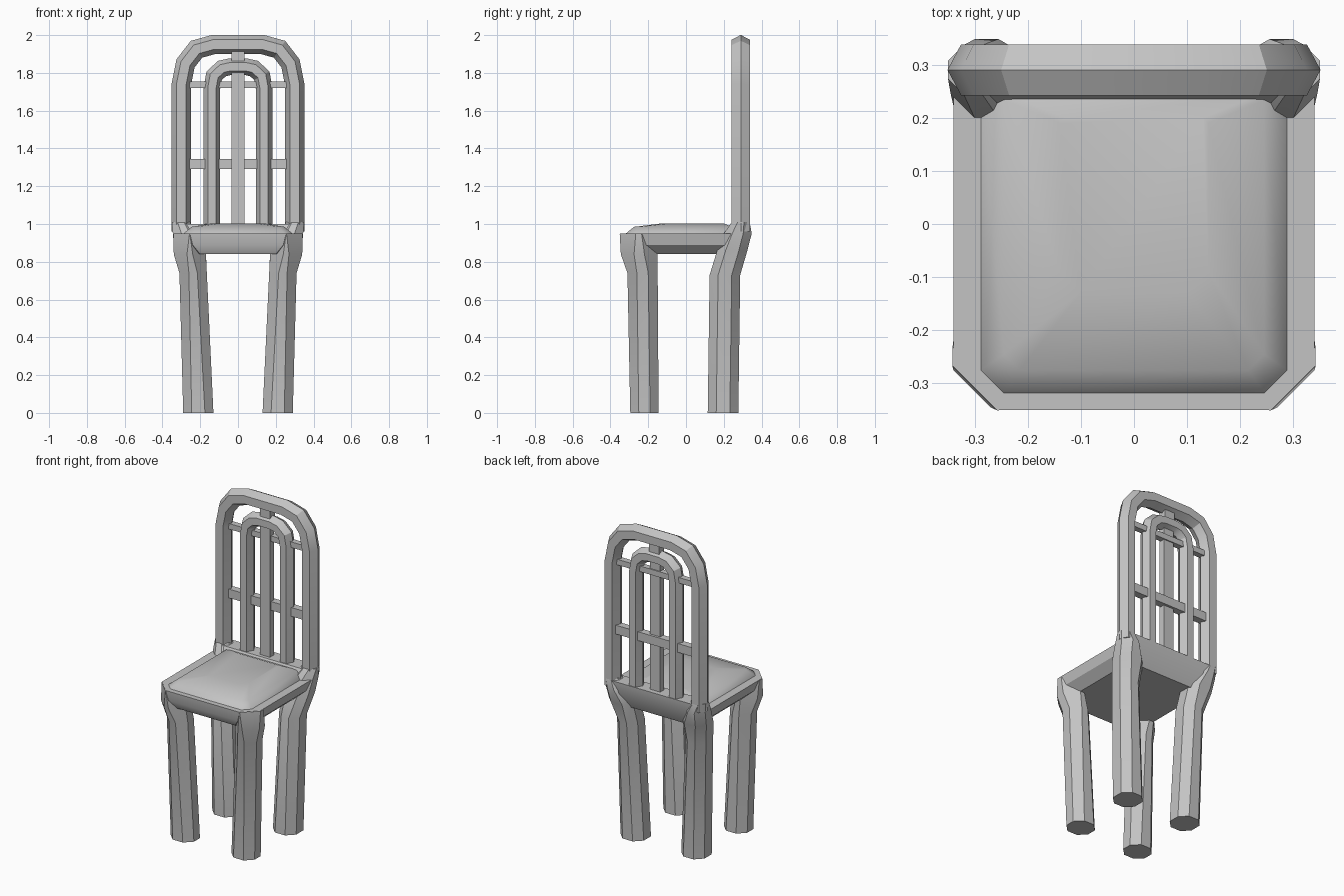
import bpy, bmesh, math
from mathutils import Vector

cube = bpy.data.objects.get("Cube")
if cube:
    bpy.data.objects.remove(cube, do_unlink=True)

GREY = (0.55, 0.55, 0.55, 1)
grey = bpy.data.materials.new("plain grey")
grey.use_nodes = True
grey.diffuse_color = GREY
grey.node_tree.nodes["Principled BSDF"].inputs["Base Color"].default_value = GREY


def loft(name, rings, smooth=30):
    """Skin a list of equal-length rings and cap both ends."""
    bm = bmesh.new()
    rows = [[bm.verts.new(p) for p in ring] for ring in rings]
    n = len(rows[0])
    for a, b in zip(rows, rows[1:]):
        for i in range(n):
            j = (i + 1) % n
            bm.faces.new((a[i], a[j], b[j], b[i]))
    bm.faces.new(rows[0])
    bm.faces.new(rows[-1])
    bmesh.ops.recalc_face_normals(bm, faces=bm.faces)
    mesh = bpy.data.meshes.new(name)
    bm.to_mesh(mesh)
    bm.free()
    mesh.materials.append(grey)
    ob = bpy.data.objects.new(name, mesh)
    bpy.context.collection.objects.link(ob)
    bpy.ops.object.select_all(action='DESELECT')
    ob.select_set(True)
    bpy.context.view_layer.objects.active = ob
    bpy.ops.object.shade_smooth_by_angle(angle=math.radians(smooth))
    return ob


def octagon(z, x0, x1, y0, y1, c, side=1):
    """Rectangle with corners cut by c."""
    pts = [(x0 + c, y0), (x1 - c, y0), (x1, y0 + c), (x1, y1 - c),
           (x1 - c, y1), (x0 + c, y1), (x0, y1 - c), (x0, y0 + c)]
    return [(side * x, y, z) for x, y in pts]


def seat_ring(z, w, front, back, c, cb=0.01):
    """Symmetric outline with large front cuts and small back cuts."""
    half = [(w - c, front), (w, front + c), (w, back - cb), (w - cb, back)]
    return [(x, y, z) for x, y in half] + [(-x, y, z) for x, y in reversed(half)]


def box(name, x0, x1, y0, y1, z0, z1):
    loft(name, [[(x0, y0, z), (x1, y0, z), (x1, y1, z), (x0, y1, z)] for z in (z0, z1)])


def arch(name, half_path, r, depth, y):
    """Six-sided bar swept along a mirrored path in the xz plane."""
    path = [Vector(p) for p in half_path]
    path += [Vector((-p.x, p.y)) for p in reversed(path)]
    rings = []
    for i, p in enumerate(path):
        before = (p - path[i - 1]).normalized() if i else None
        after = (path[i + 1] - p).normalized() if i + 1 < len(path) else before
        before = before or after
        t = (before + after).normalized()
        n = Vector((t.y, -t.x)) * (r / t.dot(after))
        section = [(1, 0), (.5, 1), (-.5, 1), (-1, 0), (-.5, -1), (.5, -1)]
        rings.append([(p.x + n.x * u, y + depth * v, p.y + n.y * u) for u, v in section])
    loft(name, rings)


# Seat frame, tucked in underneath
loft("seat_frame", [seat_ring(.84, .27, -.315, .24, .07),
                    seat_ring(.89, .325, -.345, .26, .085),
                    seat_ring(.95, .34, -.35, .26, .085)])

# Padded cushion
loft("cushion", [seat_ring(.945, .29, -.32, .245, .043),
                 seat_ring(.95, .288, -.318, .245, .043),
                 seat_ring(.985, .245, -.275, .243, .03),
                 seat_ring(1.003, .14, -.13, .2, .04)], 40)

# Legs flare into the seat corners; rear ones carry on into the back
for side, label in ((1, "left"), (-1, "right")):
    loft("front_leg_" + label, [
        octagon(0, .13, .29, -.295, -.145, .045, side),
        octagon(.74, .165, .31, -.31, -.15, .05, side),
        octagon(.84, .17, .34, -.345, -.15, .07, side),
        octagon(.948, .17, .342, -.351, -.15, .085, side)])
    loft("rear_leg_" + label, [
        octagon(0, .13, .29, .115, .277, .045, side),
        octagon(.73, .165, .307, .125, .287, .045, side),
        octagon(.86, .17, .337, .165, .325, .045, side),
        octagon(.95, .21, .345, .2, .348, .045, side),
        octagon(1.01, .255, .35, .243, .337, .03, side)])

# Rail under the back
loft("back_rail", [[(-.3, a, z), (.3, a, z), (.3, b, z), (-.3, b, z)]
                   for z, a, b in ((.84, .18, .285), (.93, .2, .33), (1.0, .243, .336))])

# Back frame and inner hoop
arch("back_frame", [(.30, .96), (.30, 1.74), (.278, 1.85), (.22, 1.925), (.13, 1.95)],
     .051, .048, .29)
arch("inner_hoop", [(.138, .96), (.138, 1.72), (.126, 1.785), (.085, 1.823), (.04, 1.833)],
     .044, .042, .29)

# Centre slat, top link and cross bars
box("centre_slat", -.035, .035, .265, .305, .96, 1.81)
box("top_link", -.035, .035, .265, .315, 1.85, 1.92)
box("upper_bar", -.27, .27, .275, .312, 1.72, 1.755)
box("lower_bar", -.27, .27, .275, .32, 1.29, 1.345)
